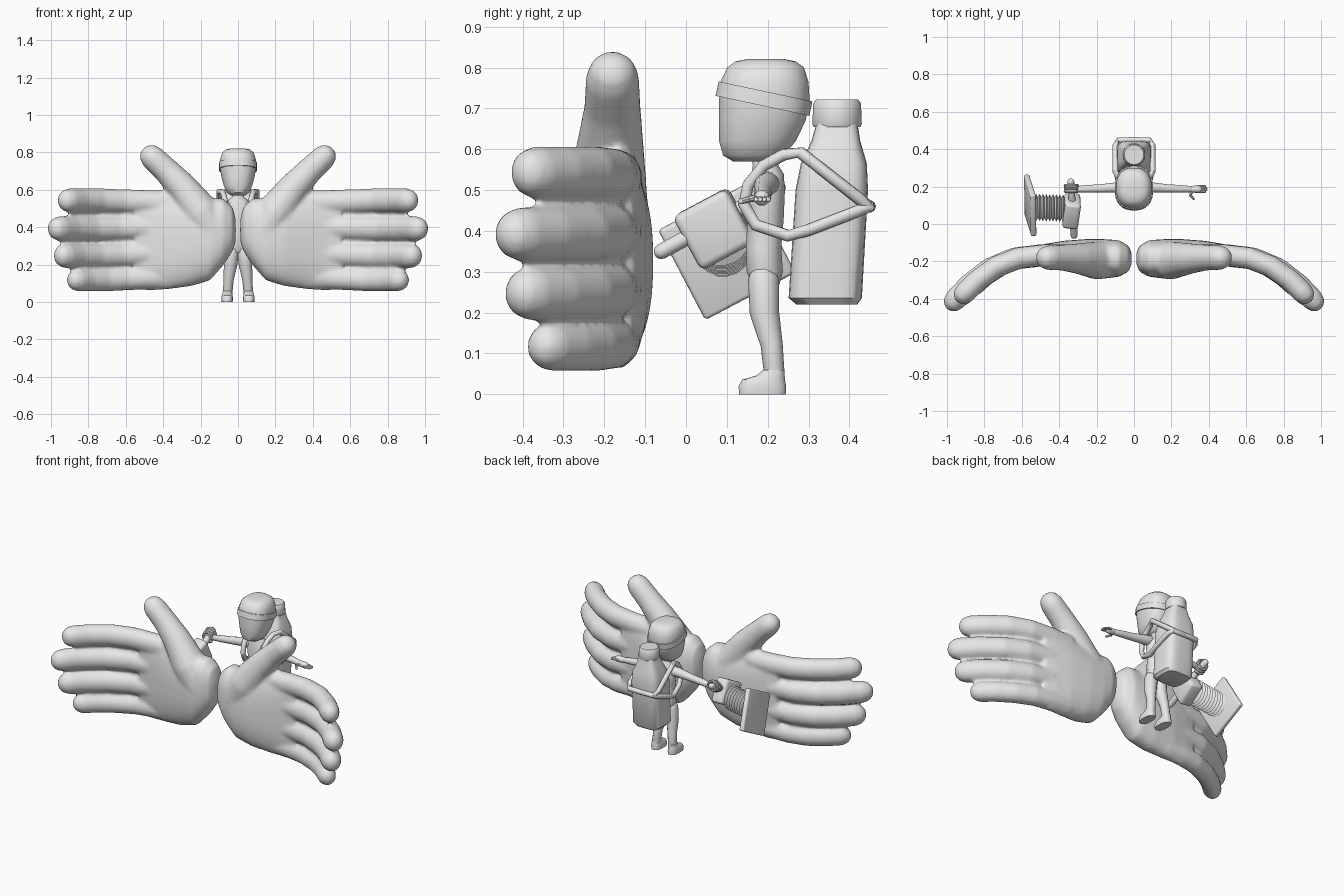
import bpy, bmesh, math
from mathutils import Vector

if "Cube" in bpy.data.objects:
    bpy.data.objects.remove(bpy.data.objects["Cube"])

grey = bpy.data.materials.new("plain_grey")
grey.diffuse_color = (0.8, 0.8, 0.8, 1)
grey.use_nodes = True
grey.node_tree.nodes["Principled BSDF"].inputs["Base Color"].default_value = grey.diffuse_color


def finish(name, bm, mirror=False, angle=40, remesh=0):
    bmesh.ops.recalc_face_normals(bm, faces=bm.faces)
    me = bpy.data.meshes.new(name)
    bm.to_mesh(me)
    bm.free()
    me.materials.append(grey)
    ob = bpy.data.objects.new(name, me)
    bpy.context.collection.objects.link(ob)
    bpy.ops.object.select_all(action='DESELECT')
    ob.select_set(True)
    bpy.context.view_layer.objects.active = ob
    if remesh:
        m = ob.modifiers.new("blend", 'REMESH')
        m.mode, m.voxel_size, m.use_smooth_shade = 'VOXEL', remesh, True
        s = ob.modifiers.new("soften", 'SMOOTH')
        s.factor, s.iterations = 0.5, 6
    else:
        bpy.ops.object.shade_smooth_by_angle(angle=math.radians(angle))
    if mirror:
        ob.modifiers.new("mirror", 'MIRROR').use_clip = False
    return ob


def skin(bm, rings):
    """Close a stack of equal point rings into a solid."""
    vs = [[bm.verts.new(p) for p in r] for r in rings]
    n = len(vs[0])
    for a, b in zip(vs, vs[1:]):
        for i in range(n):
            bm.faces.new((a[i], a[(i + 1) % n], b[(i + 1) % n], b[i]))
    bm.faces.new(vs[0][::-1])
    bm.faces.new(vs[-1])


def loft(bm, sections, axis='z', n=20, p=2.0):
    """Sections: position, two centres, two half widths; p squares the outline."""
    rings = []
    for t, c1, c2, r1, r2 in sections:
        ring = []
        for i in range(n):
            a = 2 * math.pi * (i + 0.5) / n
            c, s = math.cos(a), math.sin(a)
            u = c1 + r1 * math.copysign(abs(c) ** (2 / p), c)
            v = c2 + r2 * math.copysign(abs(s) ** (2 / p), s)
            ring.append((u, v, t) if axis == 'z' else (t, u, v))
        rings.append(ring)
    skin(bm, rings)


def tube(bm, pts, n=12, squash=1.0):
    """Round-ended tube; pts are (x, y, z, radius)."""
    ps = [Vector(q[:3]) for q in pts]
    rad = [q[3] for q in pts]
    last = len(ps) - 1
    tans = [(ps[min(i + 1, last)] - ps[max(i - 1, 0)]).normalized() for i in range(last + 1)]
    stations = []
    for i in range(last + 1):
        ends = [(i, 0.0, 1.0)]
        for a in (35, 60, 80):
            o, k = math.sin(math.radians(a)), math.cos(math.radians(a))
            if i == 0:
                ends.insert(0, (i, -o, k))
            elif i == last:
                ends.append((i, o, k))
        stations += ends
    u = Vector((0, 0, 1)).cross(tans[0])
    if u.length < 0.2:
        u = Vector((1, 0, 0))
    rings = []
    for i, o, k in stations:
        t, r = tans[i], rad[i]
        u = (u - t * u.dot(t)).normalized()
        v = t.cross(u)
        c = ps[i] + t * r * o
        rings.append([c + r * k * (u * squash * math.cos(w) + v * math.sin(w))
                      for w in (2 * math.pi * j / n for j in range(n))])
    skin(bm, rings)


def box(name, loc, size, bevel, rot):
    bm = bmesh.new()
    bmesh.ops.create_cube(bm, size=1)
    bmesh.ops.scale(bm, vec=size, verts=bm.verts)
    bmesh.ops.bevel(bm, geom=bm.edges[:], offset=bevel, segments=3, profile=0.5, affect='EDGES')
    ob = finish(name, bm)
    ob.location, ob.rotation_euler = loc, rot


# Giant pair of open hands: palm, curling fingers and thumb blended together
bm = bmesh.new()
loft(bm, [(.012, -.185, .385, .03, .06), (.03, -.185, .39, .07, .12), (.08, -.185, .375, .098, .18),
          (.15, -.185, .335, .104, .22), (.25, -.18, .325, .10, .24), (.38, -.168, .325, .078, .258),
          (.48, -.165, .33, .058, .268), (.55, -.17, .333, .045, .265)], 'x', 32, 2.4)
curl = [(.36, -.165), (.5, -.168), (.64, -.185), (.77, -.24), (.88, -.325), (.955, -.405)]
for tip_x, tip_y, z0, z1, r in [(.945, -.415, .53, .543, .065), (1.0, -.46, .40, .392, .067),
                                (.965, -.43, .262, .247, .067), (.895, -.37, .135, .117, .061)]:
    sx, sy = (tip_x - .36) / .64, (tip_y + .165) / -.295
    tube(bm, [(.36 + (x - .36) * sx, -.165 + (y + .165) * sy, z0 + (z1 - z0) * min(1, i / 3), r)
              for i, (x, y) in enumerate(curl)], 16, 0.9)
tube(bm, [(.13, -.19, .37, .10), (.2, -.195, .48, .102), (.3, -.185, .615, .082),
          (.38, -.18, .70, .07), (.46, -.18, .775, .066)], 16)
finish("giant_hands", bm, mirror=True, remesh=0.011)

# Head with a smooth cap shape
bm = bmesh.new()
loft(bm, [(.57, 0, .165, .04, .05), (.585, 0, .165, .06, .075), (.62, 0, .175, .076, .095),
          (.67, 0, .187, .09, .107), (.72, 0, .192, .098, .112), (.765, 0, .192, .096, .109),
          (.80, 0, .195, .084, .095), (.815, 0, .195, .066, .075), (.821, 0, .195, .04, .045)], 'z', 20, 2.4)
finish("head", bm)

# Tilted head strap
bm = bmesh.new()
loft(bm, [(-.018, 0, 0, .103, .118), (.018, 0, 0, .102, .118)], 'z', 28, 2.4)
band = finish("head_strap", bm)
band.location, band.rotation_euler = (0, .191, .724), (-.21, 0, 0)

# Torso and neck
bm = bmesh.new()
loft(bm, [(.265, 0, .195, .045, .033), (.30, 0, .193, .06, .045), (.36, 0, .19, .052, .044),
          (.43, 0, .195, .054, .045), (.50, 0, .198, .068, .045), (.54, 0, .2, .06, .04),
          (.56, 0, .195, .034, .032), (.60, 0, .19, .03, .03)], 'z', 16, 2.2)
finish("torso", bm)

# Legs and shoes
bm = bmesh.new()
tube(bm, [(.032, .19, .28, .038), (.04, .192, .2, .036), (.05, .21, .12, .027), (.056, .217, .04, .025)])
finish("legs", bm, mirror=True)
bm = bmesh.new()
loft(bm, [(0, .058, .187, .03, .058), (.02, .058, .187, .032, .059), (.036, .058, .19, .029, .053),
          (.046, .058, .207, .026, .035), (.06, .057, .215, .024, .026)], 'z', 16, 2.6)
finish("shoes", bm, mirror=True)

# Outstretched arms
bm = bmesh.new()
tube(bm, [(.045, .197, .515, .032), (.09, .195, .51, .028), (.18, .19, .498, .022),
          (.25, .188, .49, .02), (.31, .186, .483, .016)])
finish("arms", bm, mirror=True)

# Open hand with four fingers and thumb
bm = bmesh.new()
tube(bm, [(.31, .186, .483, .018), (.345, .186, .481, .02)], 10)
for y, x in [(.172, .38), (.182, .386), (.192, .386), (.202, .38)]:
    tube(bm, [(.34, y, .481, .007), (x, y, .476, .006)], 8)
tube(bm, [(.315, .178, .482, .009), (.30, .155, .478, .008), (.318, .135, .472, .007)], 8)
finish("open_hand", bm)

# Gripping hand closed around the handle
bm = bmesh.new()
tube(bm, [(-.31, .186, .483, .02), (-.345, .19, .488, .024)], 10)
for y in (.175, .19, .205):
    tube(bm, [(-.335 + .032 * math.cos(a), y, .49 + .03 * math.sin(a) + (y - .19) * .53, .009)
              for a in (math.radians(d) for d in range(0, 320, 45))], 8)
finish("gripping_hand", bm)

# Bottle-shaped tank and its cap
bm = bmesh.new()
loft(bm, [(.22, 0, .345, .08, .075), (.236, 0, .341, .094, .09), (.5, 0, .357, .095, .089),
          (.565, 0, .362, .088, .081), (.62, 0, .367, .064, .06), (.665, 0, .37, .05, .05)], 'z', 28, 4)
finish("tank", bm)
bm = bmesh.new()
loft(bm, [(.655, 0, .37, .058, .058), (.662, 0, .37, .061, .061), (.712, 0, .37, .059, .059),
          (.722, 0, .37, .052, .052)], 'z', 24)
finish("tank_cap", bm)

# Shoulder straps looping from the tank around each arm
bm = bmesh.new()
path = [(0, .45, .46), (.085, .447, .46), (.1, .42, .482), (.1, .28, .592), (.08, .24, .587),
        (.073, .19, .56), (.066, .152, .512), (.064, .142, .465), (.07, .17, .415), (.088, .25, .388),
        (.1, .3, .402), (.1, .42, .448), (.085, .447, .46), (0, .45, .46)]
tube(bm, [p + (.015,) for p in path], 10)
finish("shoulder_straps", bm, mirror=True)

# Hand-held device: body, bellows, end plate and crossbar handle
tilt = math.radians(28)
box("device_body", (-.335, .07, .405), (.085, .15, .15), .018, (tilt, .08, -.1))
box("device_plate", (-.555, .1, .35), (.03, .25, .25), .01, (tilt, .12, .08))
bm = bmesh.new()
loft(bm, [(-.55 + .009 * i, .09 - .0003 * i, .36 + .0015 * i) + ((.074,) * 2 if i % 2 else (.056,) * 2)
          for i in range(21)], 'x', 20)
finish("device_bellows", bm, angle=25)
bm = bmesh.new()
tube(bm, [(-.32, -.06, .35, .019), (-.338, .225, .505, .019)], 12)
finish("device_handle", bm)
